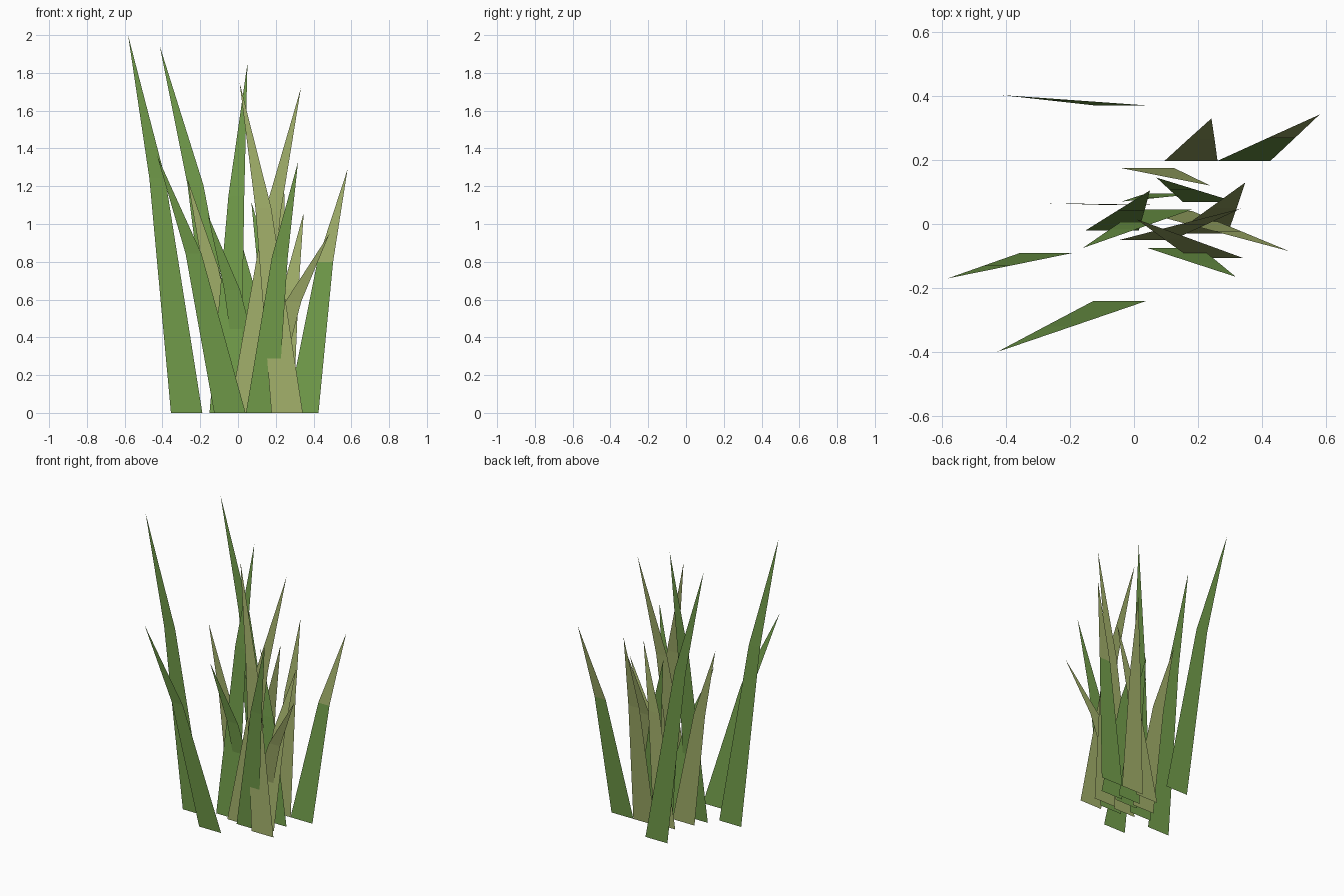
import bpy

def material(name, color):
    m = bpy.data.materials.new(name)
    m.diffuse_color = color
    return m

green = material("leaf_green", (0.17, 0.34, 0.07, 1))
olive = material("leaf_olive", (0.35, 0.42, 0.14, 1))

BASE, MID = 0.083, 0.042   # half widths at the root and at the bend
BEND = 0.62                # bend height as a fraction of blade height

def blade(i, root_x, root_y, tip_x, tip_y, height, mat, tip_mat=None):
    # tapered lower quad, bent upper triangle
    mx, my, mz = (root_x + tip_x) / 2, (root_y + tip_y) / 2, height * BEND
    verts = [(root_x - BASE, root_y, 0), (root_x + BASE, root_y, 0),
             (mx + MID, my, mz), (mx - MID, my, mz), (tip_x, tip_y, height)]
    me = bpy.data.meshes.new("grass_blade")
    me.from_pydata(verts, [], [(0, 1, 2, 3), (3, 2, 4)])
    me.materials.append(mat)
    me.materials.append(tip_mat or mat)
    me.polygons[1].material_index = 1
    ob = bpy.data.objects.new(f"grass_blade_{i:02d}", me)
    bpy.context.collection.objects.link(ob)

# root x, root y, tip x, tip y, height
green_blades = [
    (-0.272, -0.09, -0.582, -0.17, 2.00),
    (-0.043, -0.24, -0.428, -0.40, 1.36),
    (-0.035, 0.37, -0.415, 0.403, 1.945),
    (-0.068, -0.02, 0.05, 0.105, 1.85),
    (0.098, 0.045, -0.16, -0.075, 1.05),
    (0.237, 0.068, 0.07, 0.145, 1.12),
    (0.125, -0.075, 0.318, -0.165, 1.33),
    (0.12, 0.095, -0.04, 0.07, 1.10),
]
olive_blades = [
    (0.178, 0.197, 0.242, 0.33, 1.30),
    (0.042, 0.175, 0.238, 0.12, 1.20),
    (-0.023, 0.06, -0.268, 0.065, 1.24),
    (0.037, -0.05, 0.333, 0.048, 1.72),
    (0.21, -0.03, 0.348, 0.13, 1.06),
    (0.26, -0.107, 0.008, 0.015, 1.75),
    (0.10, 0.04, 0.485, -0.085, 0.95),
]
for i, b in enumerate(green_blades):
    blade(i, *b, green)
for i, b in enumerate(olive_blades):
    blade(i + len(green_blades), *b, olive)
# two-tone blade on the right
blade(15, 0.343, 0.197, 0.58, 0.342, 1.29, green, olive)
